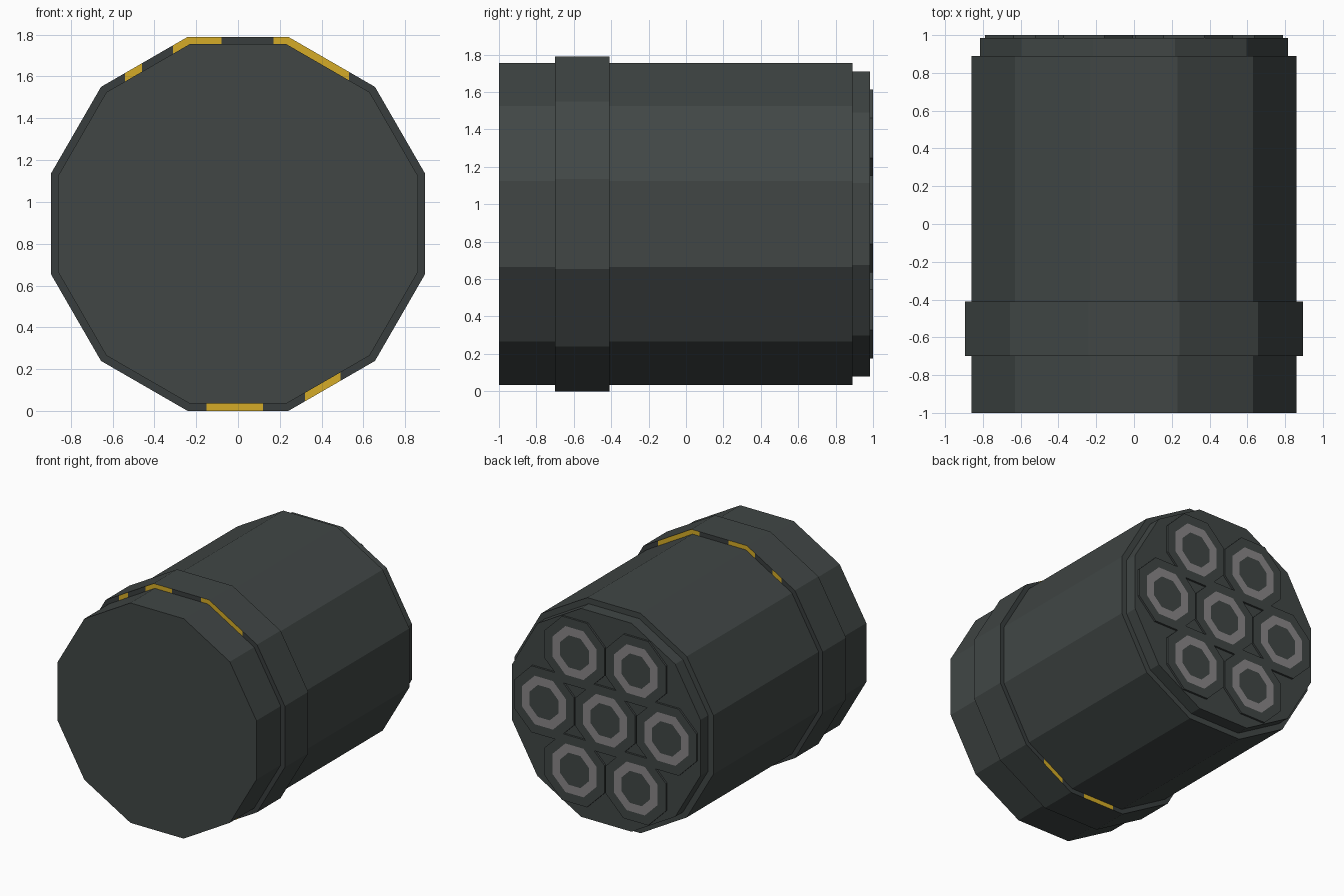
import bpy, bmesh, math
from mathutils import Matrix

cube = bpy.data.objects.get("Cube")
if cube:
    bpy.data.objects.remove(cube, do_unlink=True)

CENTRE_Z = 0.895


def material(name, rgb):
    m = bpy.data.materials.new(name)
    m.use_nodes = True
    m.diffuse_color = (*rgb, 1)
    m.node_tree.nodes["Principled BSDF"].inputs["Base Color"].default_value = (*rgb, 1)
    return m


GREY = material("dark_slate", (0.052, 0.062, 0.060))
CHARCOAL = material("charcoal", (0.040, 0.047, 0.047))
YELLOW = material("warning_yellow", (0.66, 0.41, 0.02))
RING = material("ring_grey", (0.25, 0.24, 0.245))


def loft(name, sides, profile, mats, x=0, z=CENTRE_Z, caps=True, ring_step=None):
    """Polygon prism along y; profile holds (apothem, y) pairs."""
    bm = bmesh.new()
    loops = []
    for apothem, y in profile:
        r = apothem / math.cos(math.pi / sides)
        angles = [(i + 0.5) * math.tau / sides for i in range(sides)]
        loops.append([bm.verts.new((x + r * math.cos(a), y, z + r * math.sin(a)))
                      for a in angles])
    for step, (a, b) in enumerate(zip(loops, loops[1:])):
        for i in range(sides):
            j = (i + 1) % sides
            face = bm.faces.new((a[i], b[i], b[j], a[j]))
            face.material_index = int(step == ring_step)
    if caps:
        bm.faces.new(loops[0])
        bm.faces.new(loops[-1][::-1])
    bmesh.ops.recalc_face_normals(bm, faces=bm.faces)
    mesh = bpy.data.meshes.new(name)
    bm.to_mesh(mesh)
    bm.free()
    for m in mats:
        mesh.materials.append(m)
    obj = bpy.data.objects.new(name, mesh)
    bpy.context.collection.objects.link(obj)
    return obj


# Main body with the stepped rear rim
loft("body", 12, [(0.86, -1), (0.86, 0.89), (0.815, 0.89), (0.815, 0.985)], [GREY])

# Raised band, closed on the inside so its normals are consistent
band = loft("band", 12, [(0.85, -0.7), (0.895, -0.7), (0.895, -0.41), (0.85, -0.41), (0.85, -0.7)],
            [GREY, CHARCOAL, YELLOW], caps=False)

# Yellow marks cut into both end faces of the band
TOP_MARKS = [(-0.54, -0.46), (-0.31, -0.08), (0.17, 0.53)]
BOTTOM_MARKS = [(-0.15, 0.12), (0.32, 0.49)]
bm = bmesh.new()
bm.from_mesh(band.data)
bmesh.ops.remove_doubles(bm, verts=bm.verts, dist=0.0001)
bmesh.ops.recalc_face_normals(bm, faces=bm.faces)
for mark in TOP_MARKS + BOTTOM_MARKS:
    for cut in mark:
        geom = bm.verts[:] + bm.edges[:] + bm.faces[:]
        bmesh.ops.bisect_plane(bm, geom=geom, plane_co=(cut, 0, 0), plane_no=(1, 0, 0))
for face in bm.faces:
    if abs(face.normal.y) > 0.9:
        c = face.calc_center_median()
        marks = TOP_MARKS if c.z > CENTRE_Z else BOTTOM_MARKS
        face.material_index = 2 if any(lo < c.x < hi for lo, hi in marks) else 1
bm.to_mesh(band.data)
bm.free()

# Seven octagonal nozzles, one central and six around it, each with a pale ring
SPACING = 0.53
spots = [("centre", 0, 0)]
for k in range(6):
    a = k * math.tau / 6
    spots.append((f"outer_{k + 1}", SPACING * math.cos(a), SPACING * math.sin(a)))
for label, dx, dz in spots:
    loft("nozzle_" + label, 8, [(0.26, 0.97), (0.26, 1), (0.19, 1), (0.125, 1)],
         [GREY, RING], x=dx, z=CENTRE_Z + dz, ring_step=2)
